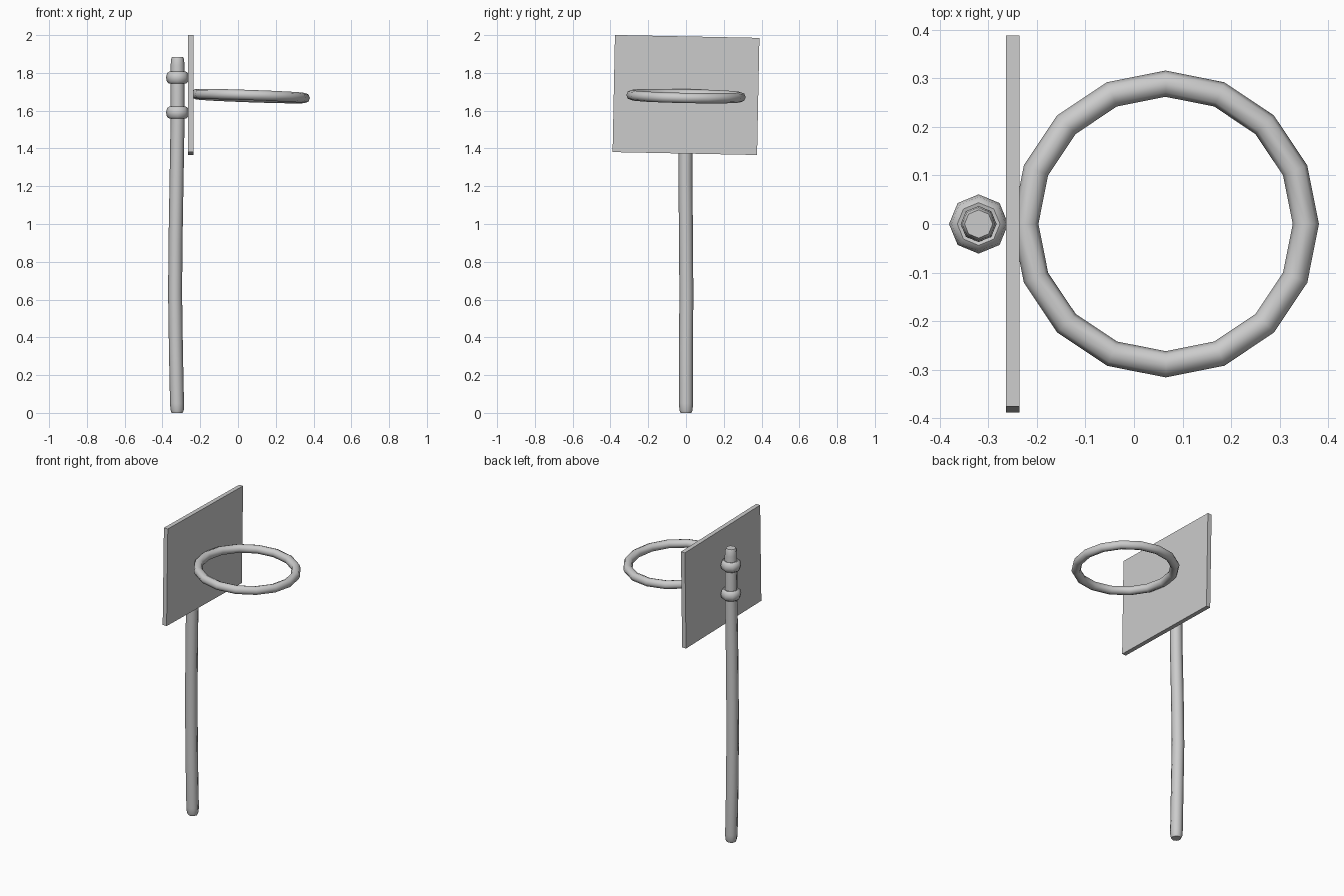
import bpy, bmesh, math
from mathutils import Matrix

if "Cube" in bpy.data.objects:
    bpy.data.objects.remove(bpy.data.objects["Cube"])


def add_object(name, bm, smooth=True):
    bmesh.ops.recalc_face_normals(bm, faces=bm.faces)
    for f in bm.faces:
        f.smooth = smooth
    mesh = bpy.data.meshes.new(name)
    bm.to_mesh(mesh)
    bm.free()
    obj = bpy.data.objects.new(name, mesh)
    bpy.context.collection.objects.link(obj)
    if smooth:
        bpy.ops.object.select_all(action='DESELECT')
        obj.select_set(True)
        bpy.context.view_layer.objects.active = obj
        bpy.ops.object.shade_smooth_by_angle(angle=math.radians(50))
    return obj


def stacked_rings(name, rings, sides=8, cap=True):
    """Loft round sections given as (x, y, z, radius)."""
    bm = bmesh.new()
    loops = []
    for x, y, z, r in rings:
        loops.append([bm.verts.new((x + r * math.cos(2 * math.pi * i / sides),
                                    y + r * math.sin(2 * math.pi * i / sides), z))
                      for i in range(sides)])
    pairs = list(zip(loops, loops[1:]))
    if cap:
        bm.faces.new(loops[0])
        bm.faces.new(loops[-1])
    else:
        pairs.append((loops[-1], loops[0]))
    for a, b in pairs:
        for i in range(sides):
            j = (i + 1) % sides
            bm.faces.new((a[i], a[j], b[j], b[i]))
    return add_object(name, bm)


# Slightly bowed eight-sided pole with rounded ends
stacked_rings("pole", [
    (-0.322, 0, 0.0, 0.029), (-0.322, 0, 0.015, 0.035), (-0.323, 0, 0.05, 0.037),
    (-0.329, 0, 0.35, 0.037), (-0.333, 0.002, 0.63, 0.037), (-0.331, 0, 0.9, 0.037),
    (-0.325, -0.003, 1.25, 0.037), (-0.32, -0.002, 1.55, 0.037),
    (-0.32, 0, 1.84, 0.037), (-0.32, 0, 1.873, 0.034), (-0.32, 0, 1.885, 0.029)])

# Two rounded clamps around the pole
for label, z in (("lower", 1.59), ("upper", 1.775)):
    profile = [(0.034, -0.029), (0.044, -0.032), (0.056, -0.023), (0.061, 0),
               (0.056, 0.023), (0.044, 0.032), (0.034, 0.029)]
    stacked_rings(label + "_clamp", [(-0.32, 0, z + h, r) for r, h in profile], cap=False)

# Backboard, a little crooked
bm = bmesh.new()
bmesh.ops.create_cube(bm, size=1, matrix=(
    Matrix.Translation((-0.25, 0, 1.683))
    @ Matrix.Rotation(math.radians(-1.15), 4, 'X')
    @ Matrix.Diagonal((0.028, 0.765, 0.62, 1))))
add_object("backboard", bm, smooth=False)

# Tilted sixteen-sided hoop
bpy.ops.mesh.primitive_torus_add(
    major_segments=16, minor_segments=8, major_radius=0.289, minor_radius=0.027,
    location=(0.065, 0, 1.677),
    rotation=(math.radians(-1.15), math.radians(2), 0))
hoop = bpy.context.object
hoop.name = "hoop"
bpy.ops.object.shade_smooth_by_angle(angle=math.radians(50))
